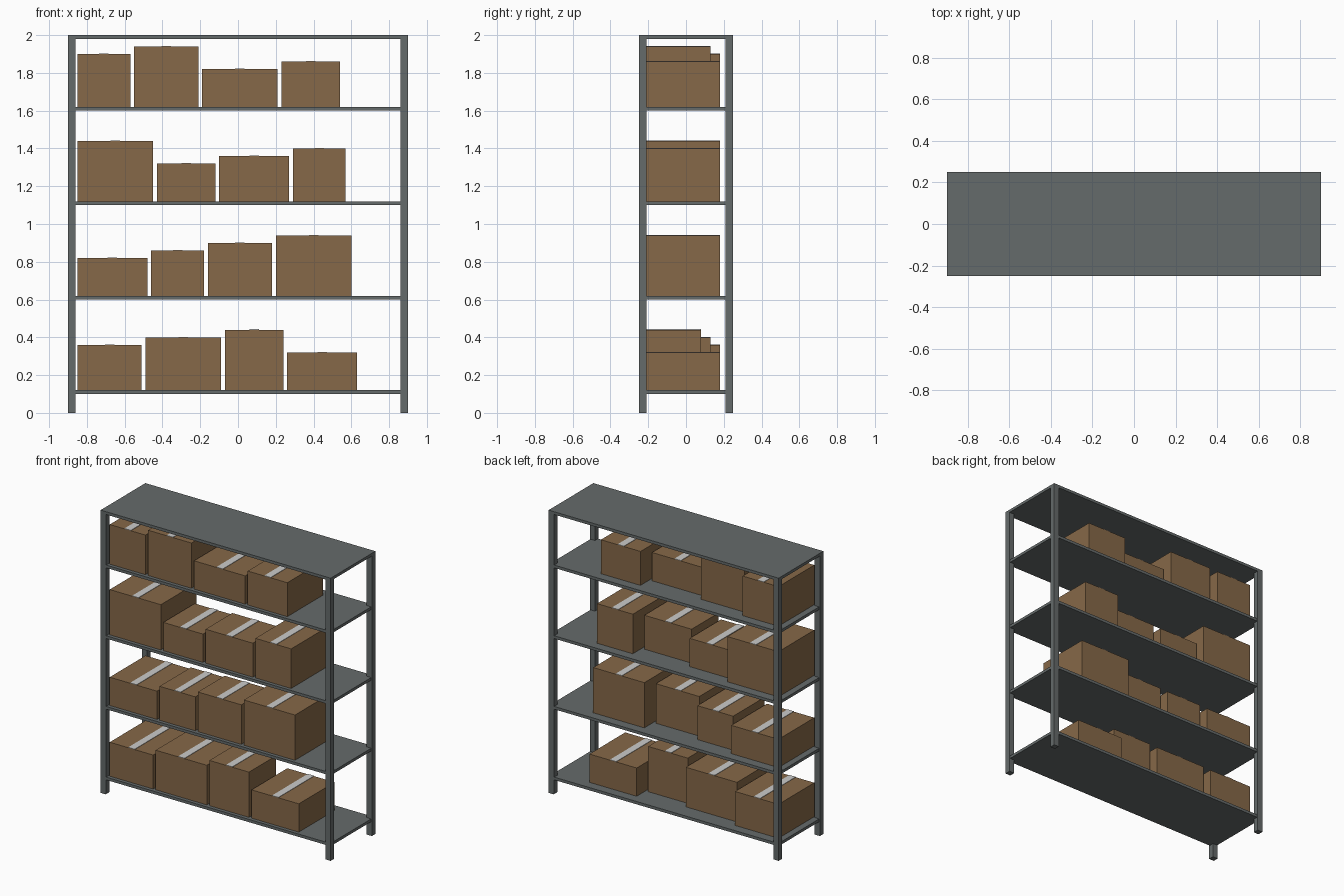
import bpy

if "Cube" in bpy.data.objects:
    bpy.data.objects.remove(bpy.data.objects["Cube"])


def material(name, rgb):
    m = bpy.data.materials.new(name)
    m.diffuse_color = (*rgb, 1.0)
    m.use_nodes = True
    m.node_tree.nodes["Principled BSDF"].inputs["Base Color"].default_value = m.diffuse_color
    return m


STEEL = material("grey steel", (0.130, 0.145, 0.145))
CARDBOARD = material("brown cardboard", (0.240, 0.140, 0.065))
TAPE = material("pale tape", (0.60, 0.60, 0.59))


def block(name, lo, hi, mat):
    """Axis-aligned box between two corners."""
    centre = [(a + b) / 2 for a, b in zip(lo, hi)]
    bpy.ops.mesh.primitive_cube_add(size=1, location=centre)
    ob = bpy.context.object
    ob.name = name
    ob.scale = [b - a for a, b in zip(lo, hi)]
    bpy.ops.object.transform_apply(location=False, rotation=False, scale=True)
    ob.data.materials.append(mat)
    return ob


W, D, POST, BOARD = 0.9, 0.25, 0.04, 0.02   # half width, half depth, post, board

# Four corner posts under the top board
for sx in (-1, 1):
    for sy in (-1, 1):
        xs = sorted((sx * W, sx * (W - POST)))
        ys = sorted((sy * D, sy * (D - POST)))
        block("corner_post", (xs[0], ys[0], 0), (xs[1], ys[1], 2 - BOARD), STEEL)

# Top board
block("top_board", (-W, -D, 2 - BOARD), (W, D, 2), STEEL)

# Shelves, each with a row of four taped boxes
FRONT, GAP = -0.22, 0.02
first_height = (1, 0, 3, 2)
for row in range(4):
    z = 0.1 + 0.5 * row
    block("shelf", (-W + 0.005, -D + 0.005, z), (W - 0.005, D - 0.005, z + BOARD), STEEL)
    z += BOARD
    x = -0.85
    for col in range(4):
        # Sizes cycle through a few standard cartons
        width = 0.28 + 0.03 * (((2, 3, 4, 0)[row] + 2 * col) % 5)
        height = 0.20 + 0.04 * ((first_height[row] + col) % 4)
        back = FRONT + 0.40 - 0.05 * (col % 3)
        block("carton", (x, FRONT, z), (x + width, back, z + height), CARDBOARD)
        # Tape strip along the middle of the lid
        mid, top = x + width / 2, z + height
        block("tape_strip", (mid - 0.025, FRONT, top), (mid + 0.025, back, top + 0.003), TAPE)
        x += width + GAP
